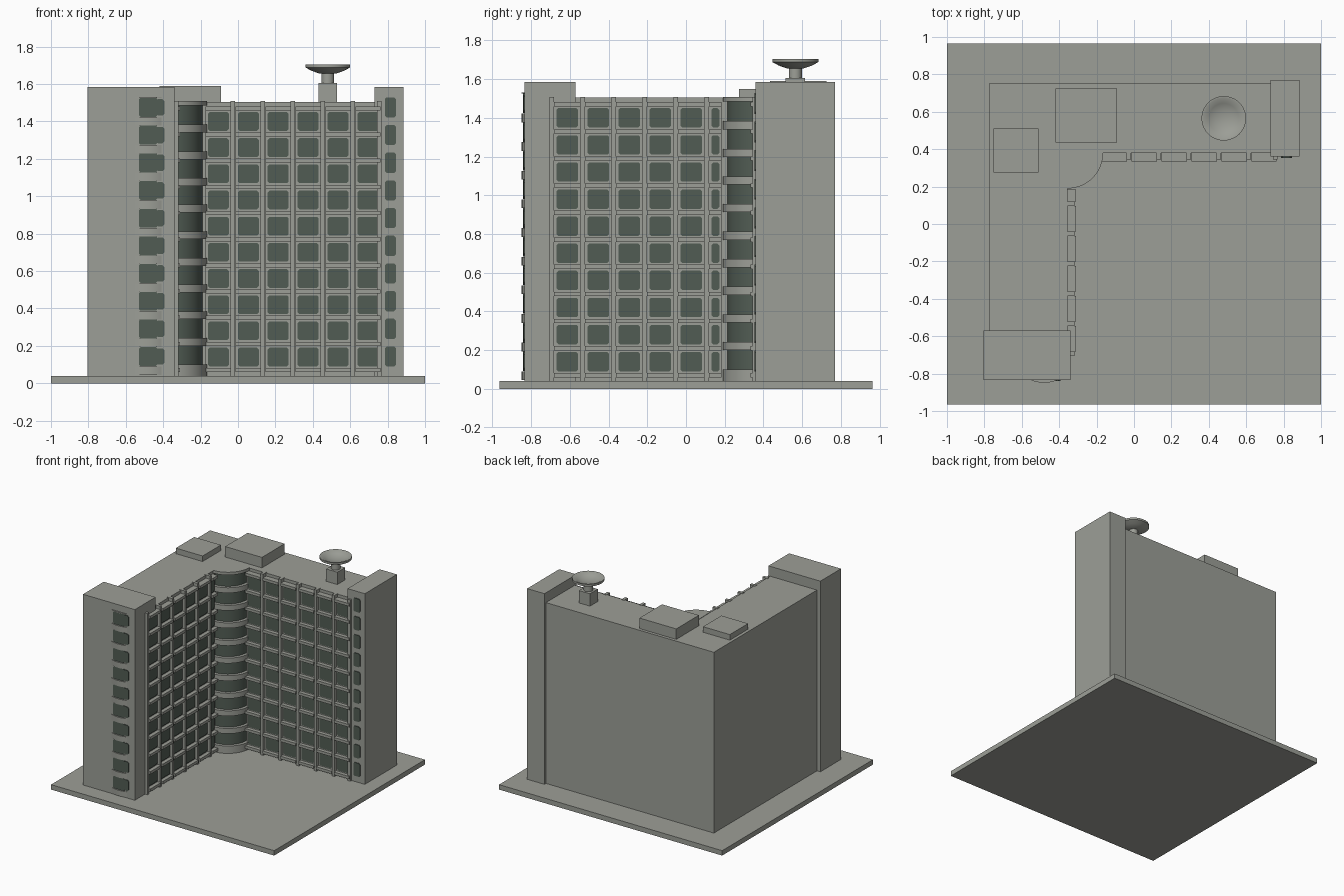
import bpy, bmesh, math
from mathutils import Vector

if "Cube" in bpy.data.objects:
    bpy.data.objects.remove(bpy.data.objects["Cube"])


def material(name, rgb):
    m = bpy.data.materials.new(name)
    m.diffuse_color = (*rgb, 1)
    m.use_nodes = True
    m.node_tree.nodes["Principled BSDF"].inputs["Base Color"].default_value = m.diffuse_color
    return m


CONCRETE = material("concrete_grey", (0.335, 0.345, 0.31))
GLASS = material("green_glass", (0.083, 0.108, 0.088))


def finish(name, bm, mat, smooth=False):
    bmesh.ops.recalc_face_normals(bm, faces=bm.faces[:])
    me = bpy.data.meshes.new(name)
    bm.to_mesh(me)
    bm.free()
    ob = bpy.data.objects.new(name, me)
    me.materials.append(mat)
    bpy.context.collection.objects.link(ob)
    if smooth:
        bpy.ops.object.select_all(action='DESELECT')
        ob.select_set(True)
        bpy.context.view_layer.objects.active = ob
        bpy.ops.object.shade_smooth_by_angle(angle=math.radians(35))
    return ob


def prism(bm, pts, offset):
    """Extrude a closed loop of 3D points along an offset."""
    off = Vector(offset)
    a = [bm.verts.new(p) for p in pts]
    b = [bm.verts.new(Vector(p) + off) for p in pts]
    bm.faces.new(a)
    bm.faces.new(b[::-1])
    n = len(a)
    for i in range(n):
        j = (i + 1) % n
        bm.faces.new((a[i], b[i], b[j], a[j]))


def box(bm, x0, x1, y0, y1, z0, z1):
    prism(bm, [(x0, y0, z0), (x1, y0, z0), (x1, y1, z0), (x0, y1, z0)], (0, 0, z1 - z0))


def block(name, *dims):
    bm = bmesh.new()
    box(bm, *dims)
    return finish(name, bm, CONCRETE)


def lathe(name, profile, x, y, steps=40):
    bm = bmesh.new()
    vs = [bm.verts.new((x + r, y, z)) for r, z in profile]
    es = [bm.edges.new(p) for p in zip(vs, vs[1:])]
    bmesh.ops.spin(bm, geom=vs + es, cent=(x, y, 0), axis=(0, 0, 1),
                   angle=2 * math.pi, steps=steps)
    bmesh.ops.remove_doubles(bm, verts=bm.verts[:], dist=1e-5)
    return finish(name, bm, CONCRETE, True)


# Ground slab and L-shaped main body
block("base_slab", -1, 1, -0.965, 0.965, 0, 0.04)
bm = bmesh.new()
plan = [(-0.775, 0.75), (-0.775, -0.7), (-0.355, -0.7), (-0.355, 0.38), (0.8, 0.38), (0.8, 0.75)]
prism(bm, [(x, y, 0.04) for x, y in plan], (0, 0, 1.465))
finish("main_body", bm, CONCRETE)

# End towers
block("left_tower", -0.805, -0.34, -0.835, -0.57, 0.04, 1.585)
block("right_tower", 0.73, 0.885, 0.36, 0.77, 0.04, 1.585)

# Roof blocks
block("large_roof_block", -0.42, -0.09, 0.435, 0.725, 1.5, 1.59)
block("small_roof_block", -0.75, -0.51, 0.275, 0.51, 1.5, 1.55)

# Dish antenna
block("dish_plinth", 0.43, 0.53, 0.515, 0.615, 1.5, 1.605)
lathe("dish_stem", [(0, 1.6), (0.034, 1.6), (0.034, 1.665), (0, 1.665)], 0.48, 0.565)
lathe("dish", [(0, 1.655), (0.045, 1.656), (0.085, 1.67), (0.119, 1.688), (0.119, 1.704),
               (0.108, 1.704), (0.08, 1.687), (0.045, 1.675), (0, 1.67)], 0.48, 0.565)


# Facades: local coordinates are u along the wall, d outwards, z up
def back_wall(u, d, z):
    return (u, 0.38 - d, z)


def side_wall(u, d, z):
    return (-0.355 + d, u, z)


def wall_box(bm, place, u0, u1, d0, d1, z0, z1):
    loop = [(u0, z0), (u1, z0), (u1, z1), (u0, z1)]
    prism(bm, [place(u, d0, z) for u, z in loop],
          Vector(place(0, d1, 0)) - Vector(place(0, d0, 0)))


def pane(bm, place, u, z, w, h, d, t=0.006, c=0.009):
    """Thin glass plate with clipped corners."""
    a, b = w / 2, h / 2
    loop = [(-a + c, -b), (a - c, -b), (a, -b + c), (a, b - c),
            (a - c, b), (-a + c, b), (-a, b - c), (-a, -b + c)]
    prism(bm, [place(u + p, d, z + q) for p, q in loop],
          Vector(place(0, d + t, 0)) - Vector(place(0, d, 0)))


def facade(name, place, bays, ribs):
    rib, ledge, frame, glass = (bmesh.new() for _ in range(4))
    for u in ribs:
        wall_box(rib, place, u - 0.012, u + 0.012, -0.01, 0.036, 0.04, 1.508)
    for u, w in bays:
        for i in range(11):
            z = 0.07 + 0.14 * i
            wall_box(ledge, place, u - w / 2, u + w / 2, -0.01, 0.046, z - 0.011, z + 0.011)
            if i < 10:
                wall_box(frame, place, u - w / 2, u + w / 2, -0.01, 0.016, z + 0.011, z + 0.129)
                pane(glass, place, u, z + 0.07, w - 0.024, 0.1, 0.016)
    finish(name + "_ribs", rib, CONCRETE)
    finish(name + "_ledges", ledge, CONCRETE)
    finish(name + "_window_frames", frame, CONCRETE)
    finish(name + "_windows", glass, GLASS)


facade("back_wing", back_wall, [(-0.105 + 0.16 * i, 0.136) for i in range(6)],
       [-0.027 + 0.16 * i for i in range(5)] + [0.755])
facade("left_wing", side_wall, [(-0.613 + 0.16 * i, 0.136) for i in range(5)] + [(0.152, 0.065)],
       [-0.693 + 0.16 * i for i in range(6)])


# Rounded inner corner: recessed glass drum with protruding bands
def sector(bm, r, z0, z1, steps=16):
    arc = [(-0.355 + r * math.cos(a), 0.38 + r * math.sin(a), z0)
           for a in (-math.pi / 2 * (1 - i / steps) for i in range(steps + 1))]
    prism(bm, [(-0.36, 0.385, z0)] + arc, (0, 0, z1 - z0))


bm = bmesh.new()
sector(bm, 0.165, 0.05, 1.49)
finish("corner_glass", bm, GLASS, True)
bm = bmesh.new()
sector(bm, 0.19, 0.04, 0.1)
for i in range(1, 10):
    sector(bm, 0.19, 0.0575 + 0.1425 * i, 0.1 + 0.1425 * i)
sector(bm, 0.19, 1.485, 1.508)
finish("corner_bands", bm, CONCRETE, True)


# Tower windows, with shallow curved bands between them on the left tower
def left_front(u, d, z):
    return (u, -0.835 - d, z)


def right_front(u, d, z):
    return (u, 0.36 - d, z)


glass, bands = bmesh.new(), bmesh.new()
for i in range(10):
    z = 0.143 + 0.148 * i
    pane(glass, left_front, -0.48, z, 0.1, 0.102, 0)
    pane(glass, left_front, -0.415, z, 0.042, 0.088, 0, 0.005)
    pane(glass, right_front, 0.815, z, 0.058, 0.108, 0)
for i in range(11):
    z0 = 0.045 + 0.148 * i
    arc = [(-0.48 + 0.07 * s / 6, -0.835 - 0.014 * (1 - (s / 6) ** 2), z0) for s in range(-6, 7)]
    prism(bands, arc, (0, 0, 0.045 if i < 10 else 0.006))
finish("tower_windows", glass, GLASS)
finish("left_tower_bands", bands, CONCRETE, True)
